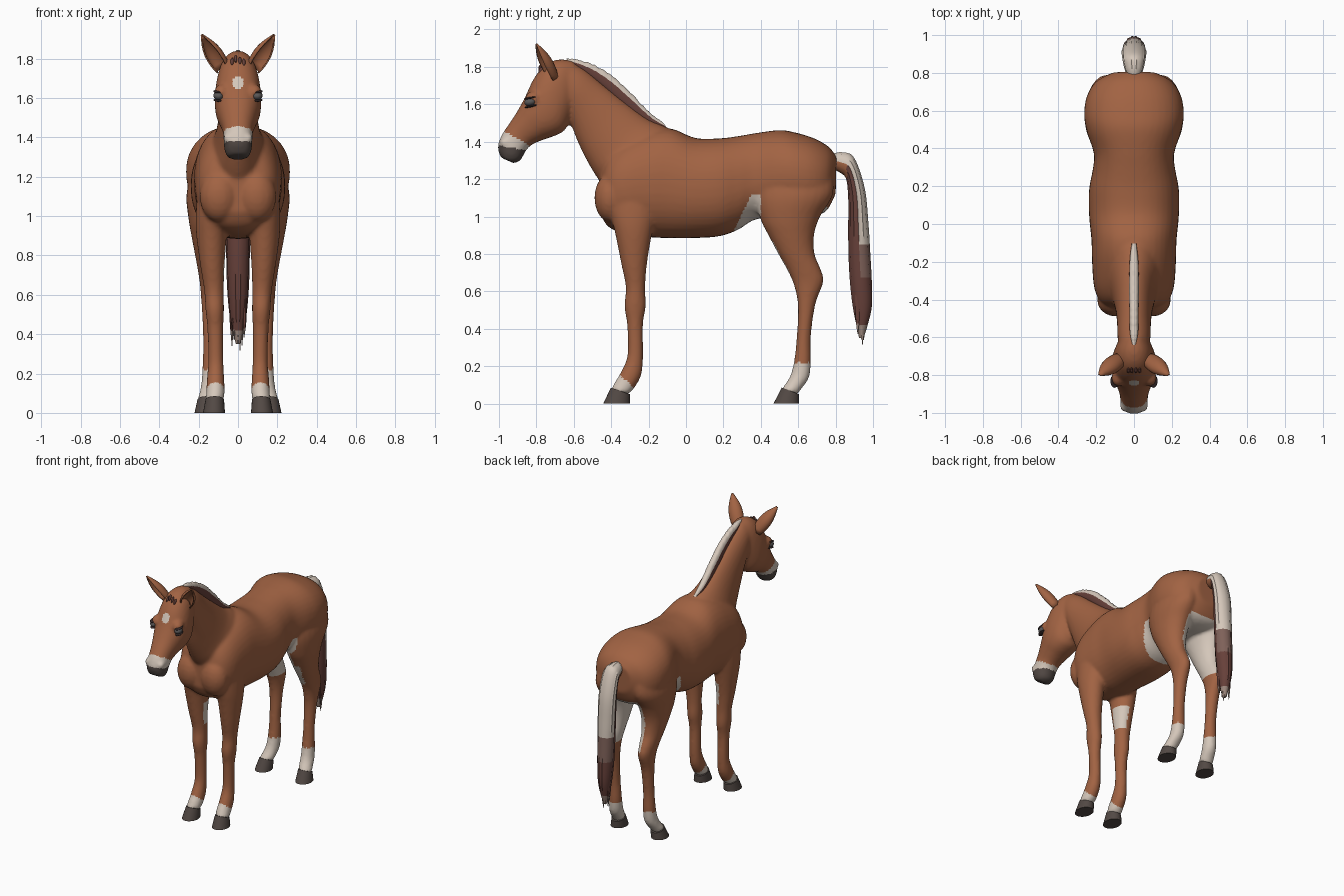
import bpy, bmesh, math, random
from mathutils import Vector, Matrix

random.seed(4)
COLOURS = [("chestnut coat", (.36, .125, .056)), ("cream white", (.66, .57, .49)),
           ("hoof grey", (.085, .066, .058)), ("dark hair", (.135, .052, .042)),
           ("mauve hair", (.21, .12, .10)), ("taupe hair", (.33, .24, .20)),
           ("eye grey", (.10, .095, .095)), ("lash dark", (.035, .022, .022))]
COAT, WHITE, HOOF, DARK, MAUVE, TAUPE, EYE, LASH = range(8)
MATS = []
for nm, c in COLOURS:
    m = bpy.data.materials.new(nm)
    m.diffuse_color = (*c, 1)
    MATS.append(m)


def spow(v, p):
    return math.copysign(abs(v) ** (2 / p), v)


def loft(bm, secs, p=2.0, n=24, steps=5, sx=1, jag=0, ridge=0, colour=None):
    """Skin sections (y1, z1, y2, z2, half width, x centre) with smooth in-betweens."""
    secs = [Vector(list(s) + [0] * (6 - len(s))) for s in secs]
    rows = []
    for i in range(len(secs) - 1):
        a, b = secs[i], secs[i + 1]
        ta = (b - secs[max(i - 1, 0)]) / 2
        tb = (secs[min(i + 2, len(secs) - 1)] - a) / 2
        for k in range(steps):
            t = k / steps
            rows.append(a * (2*t**3 - 3*t*t + 1) + ta * (t**3 - 2*t*t + t)
                        + b * (3*t*t - 2*t**3) + tb * (t**3 - t*t))
    rows.append(secs[-1])
    rings = []
    for y1, z1, y2, z2, hw, cx in rows:
        ring, j = [], 1 + random.uniform(-jag, jag)
        for k in range(n):
            a = 2 * math.pi * k / n
            r = 1 - ridge * (k % 2)
            s, c = spow(math.sin(a), p) * r, spow(math.cos(a), p) * r
            if s > 0:
                s *= j
            ring.append(bm.verts.new((sx * (cx + hw * c), (y1 + y2) / 2 + (y2 - y1) / 2 * s,
                                      (z1 + z2) / 2 + (z2 - z1) / 2 * s)))
        rings.append(ring)
    for r0, r1 in zip(rings, rings[1:]):
        for k in range(n):
            f = bm.faces.new((r0[k], r0[(k + 1) % n], r1[(k + 1) % n], r1[k]))
            if colour:
                f.material_index = colour(math.sin(2 * math.pi * (k + .5) / n), f.calc_center_median())
    for r in (rings[0], rings[-1]):
        f = bm.faces.new(r)
        if colour:
            f.material_index = colour(1, f.calc_center_median())


def ball(bm, pos, size, mat=0, turn=0):
    mx = Matrix.Translation(pos) @ Matrix.Rotation(turn, 4, 'X') @ Matrix.Diagonal((*size, 1))
    for v in bmesh.ops.create_uvsphere(bm, u_segments=20, v_segments=12, radius=1, matrix=mx)['verts']:
        for f in v.link_faces:
            f.material_index = mat


def finish(bm, name, angle=None):
    bmesh.ops.recalc_face_normals(bm, faces=bm.faces)
    me = bpy.data.meshes.new(name)
    bm.to_mesh(me)
    bm.free()
    ob = bpy.data.objects.new(name, me)
    bpy.context.collection.objects.link(ob)
    for m in MATS:
        me.materials.append(m)
    me.polygons.foreach_set("use_smooth", [True] * len(me.polygons))
    if angle:
        me.set_sharp_from_angle(angle=math.radians(angle))
    return ob


# body: torso, neck, head and legs fused into one skin
bm = bmesh.new()
loft(bm, [(-.46, 1.02, -.46, 1.2, .10), (-.42, .95, -.42, 1.33, .17), (-.34, .91, -.34, 1.40, .21),
          (-.2, .89, -.2, 1.46, .222), (-.1, .885, -.08, 1.47, .225), (.05, .885, .05, 1.42, .238),
          (.18, .895, .18, 1.418, .238), (.28, .93, .28, 1.43, .22), (.36, .98, .38, 1.447, .212),
          (.47, 1.0, .5, 1.462, .248), (.57, 1.0, .58, 1.45, .264), (.67, 1.0, .68, 1.42, .25),
          (.75, 1.03, .76, 1.375, .2), (.80, 1.12, .805, 1.32, .11)], p=2.25, n=40)
loft(bm, [(-.36, 1.05, 0, 1.40, .15), (-.47, 1.20, -.10, 1.475, .14), (-.525, 1.29, -.2, 1.52, .115),
          (-.575, 1.39, -.31, 1.60, .098), (-.61, 1.48, -.43, 1.695, .09),
          (-.64, 1.56, -.54, 1.785, .088), (-.68, 1.62, -.62, 1.83, .08)], n=32)
loft(bm, [(-.59, 1.68, -.60, 1.83, .055), (-.60, 1.60, -.68, 1.84, .088), (-.62, 1.52, -.755, 1.81, .108),
          (-.65, 1.46, -.815, 1.735, .118), (-.70, 1.432, -.865, 1.63, .113),
          (-.77, 1.408, -.91, 1.55, .093), (-.83, 1.38, -.95, 1.49, .077),
          (-.86, 1.345, -.988, 1.43, .073), (-.885, 1.30, -1.006, 1.37, .068),
          (-.92, 1.285, -.99, 1.315, .052)], p=2.2, n=32)
FRONT = [(-.42, 1.15, -.13, 1.15, .075, .13), (-.40, 1.0, -.16, 1.0, .08, .135),
         (-.377, .90, -.183, .90, .077, .135), (-.347, .75, -.208, .75, .062, .13),
         (-.322, .62, -.218, .62, .05, .122), (-.33, .52, -.215, .52, .047, .118),
         (-.315, .42, -.23, .42, .04, .115), (-.313, .26, -.23, .25, .039, .113),
         (-.348, .17, -.238, .155, .045, .114), (-.38, .115, -.275, .085, .047, .115),
         (-.40, .075, -.31, .05, .046, .12)]
HIND = [(.38, 1.25, .78, 1.25, .10, .13), (.37, 1.10, .787, 1.12, .115, .147),
        (.40, .98, .717, 1.0, .102, .15), (.44, .90, .685, .90, .087, .15),
        (.493, .80, .688, .80, .07, .148), (.543, .71, .724, .71, .057, .145),
        (.578, .63, .735, .65, .05, .142), (.598, .52, .692, .53, .044, .14),
        (.592, .36, .668, .36, .039, .138), (.578, .23, .668, .23, .043, .138),
        (.558, .15, .658, .14, .045, .142), (.528, .10, .618, .08, .047, .152),
        (.51, .075, .595, .05, .047, .16)]
for sx in (1, -1):
    loft(bm, FRONT, sx=sx)
    loft(bm, HIND, sx=sx)
    ball(bm, (sx * .095, -.405, 1.1), (.10, .085, .13))       # chest muscle
    ball(bm, (sx * .083, -.815, 1.63), (.038, .045, .04))     # brow
    ball(bm, (sx * .05, -.965, 1.395), (.025, .03, .025))     # nostril swelling
body = finish(bm, "body")
mod = body.modifiers.new("fuse", 'REMESH')
mod.mode, mod.voxel_size = 'VOXEL', .011
mod = body.modifiers.new("soften", 'SMOOTH')
mod.factor, mod.iterations = .5, 6
skin = bpy.data.meshes.new_from_object(body.evaluated_get(bpy.context.evaluated_depsgraph_get()))
body.modifiers.clear()
body.data = skin
skin.materials.clear()
for m in MATS:
    skin.materials.append(m)


def coat_colour(c, n):
    x, y, z = c
    if y < -.82 and z < 1.55:                                   # muzzle and lips
        if z < 1.378 - .17 * (y + .99):
            return HOOF
        return WHITE if z < 1.455 - .56 * (y + .97) else COAT
    if y < -.75 and x * x + (z - 1.68) ** 2 < .031 ** 2:        # star
        return WHITE
    if z < .3:                                                  # socks
        return WHITE if z < (.22 if y > 0 else .145 - .9 * (y + .345)) else COAT
    if .24 < y < .40 and z < min(1.12, .93 + 2.1 * (y - .26)):  # flank
        return WHITE
    if y > .38 and .68 < z < 1.1 and (x * n.x < -.015 or n.z < -.6):  # inner thighs
        return WHITE
    if y > .38 and x > 0 and n.y < -.8 and .70 < z < .87:       # stifle streak
        return WHITE
    if y < 0 and -.2 < x < 0 and n.x > .15 and n.y > -.3 and .67 < z < .83:  # forearm patch
        return WHITE
    return COAT


for f in skin.polygons:
    f.use_smooth = True
    f.material_index = coat_colour(f.center, f.normal)

# hooves
for sx, side in ((1, "right"), (-1, "left")):
    for nm, secs in (("front", [(-.402, .085, -.30, .05, .047, .118), (-.442, 0, -.30, 0, .056, .122)]),
                     ("hind", [(.512, .085, .605, .05, .048, .158), (.468, 0, .605, 0, .056, .165)])):
        bm = bmesh.new()
        loft(bm, secs, n=24, steps=2, sx=sx, colour=lambda s, c: HOOF)
        finish(bm, f"{nm}_hoof_{side}", 40)

    # eye with dark lashes
    bm = bmesh.new()
    ball(bm, (sx * .098, -.833, 1.613), (.027, .032, .022), EYE, .2)
    ball(bm, (sx * .102, -.830, 1.590), (.022, .034, .006), LASH, .2)
    ball(bm, (sx * .103, -.832, 1.634), (.022, .036, .006), LASH, .2)
    finish(bm, f"eye_{side}")

    # ear: a curled leaf opening forward and outward
    bm = bmesh.new()
    base, tip = Vector((.075, -.715, 1.745)), Vector((.183, -.80, 1.92))
    d = (tip - base).normalized()
    f = Vector((.45, -.9, 0))
    f = (f - d * f.dot(d)).normalized()
    s = d.cross(f)
    rows = []
    for i, r in enumerate((.034, .041, .044, .045, .043, .037, .028, .016, .003)):
        p = base.lerp(tip, i / 8)
        row = []
        for k in range(13):
            a = math.radians(-120 + 20 * k)
            q = p - f * r * math.cos(a) * .8 + s * r * math.sin(a)
            row.append(bm.verts.new((sx * q.x, q.y, q.z)))
        rows.append(row)
    for r0, r1 in zip(rows, rows[1:]):
        for k in range(12):
            bm.faces.new((r0[k], r0[k + 1], r1[k + 1], r1[k]))
    ear = finish(bm, f"ear_{side}")
    mod = ear.modifiers.new("thickness", 'SOLIDIFY')
    mod.thickness, mod.offset = .008, 0

# mane: upright ridge of hair, pale on top and dark below
bm = bmesh.new()
loft(bm, [(-.08, 1.44, -.12, 1.50, .012), (-.17, 1.47, -.2, 1.562, .022), (-.28, 1.54, -.31, 1.675, .026),
          (-.38, 1.63, -.41, 1.76, .026), (-.47, 1.71, -.5, 1.813, .024), (-.55, 1.77, -.59, 1.84, .022),
          (-.60, 1.80, -.64, 1.842, .012)], p=2.4, n=20, steps=8, jag=.09,
     colour=lambda s, c: WHITE if s > .45 else DARK)
finish(bm, "mane", 50)

# forelock tufts
bm = bmesh.new()
for x, z in ((-.03, 1.785), (-.012, 1.80), (.01, 1.79), (.03, 1.78)):
    ball(bm, (x, -.775, z), (.008, .012, .022), DARK, -.5)
finish(bm, "forelock")


# tail: pale outside, dark inside, banded towards the tip
def tail_colour(s, c):
    if c.z < .42:
        return TAUPE
    if s < 0 and c.z > 1.2 and c.y < .86:
        return COAT
    if s > -.1 and c.z > .84:
        return WHITE
    return MAUVE if s > -.1 and c.z > .68 else DARK


bm = bmesh.new()
loft(bm, [(.77, 1.26, .78, 1.335, .035), (.82, 1.235, .835, 1.345, .052), (.855, 1.20, .90, 1.315, .062),
          (.866, 1.10, .957, 1.15, .066), (.866, .95, .977, .96, .064), (.867, .8, .987, .8, .06),
          (.875, .65, .995, .65, .056), (.89, .52, .995, .52, .046), (.91, .42, .972, .42, .03),
          (.925, .35, .95, .35, .01)], n=28, steps=6, ridge=.07, colour=tail_colour)
for k in range(7):                                              # loose strands at the tip
    x, y, e = -.033 + .011 * k, .935 + random.uniform(-.02, .02), random.uniform(.315, .39)
    loft(bm, [(y - .015, .58, y + .015, .58, .012, x), (y - .012, .46, y + .012, .46, .009, x),
              (y - .003, e, y + .003, e, .002, x * .9)], n=6, steps=3, colour=tail_colour)
finish(bm, "tail", 50)
